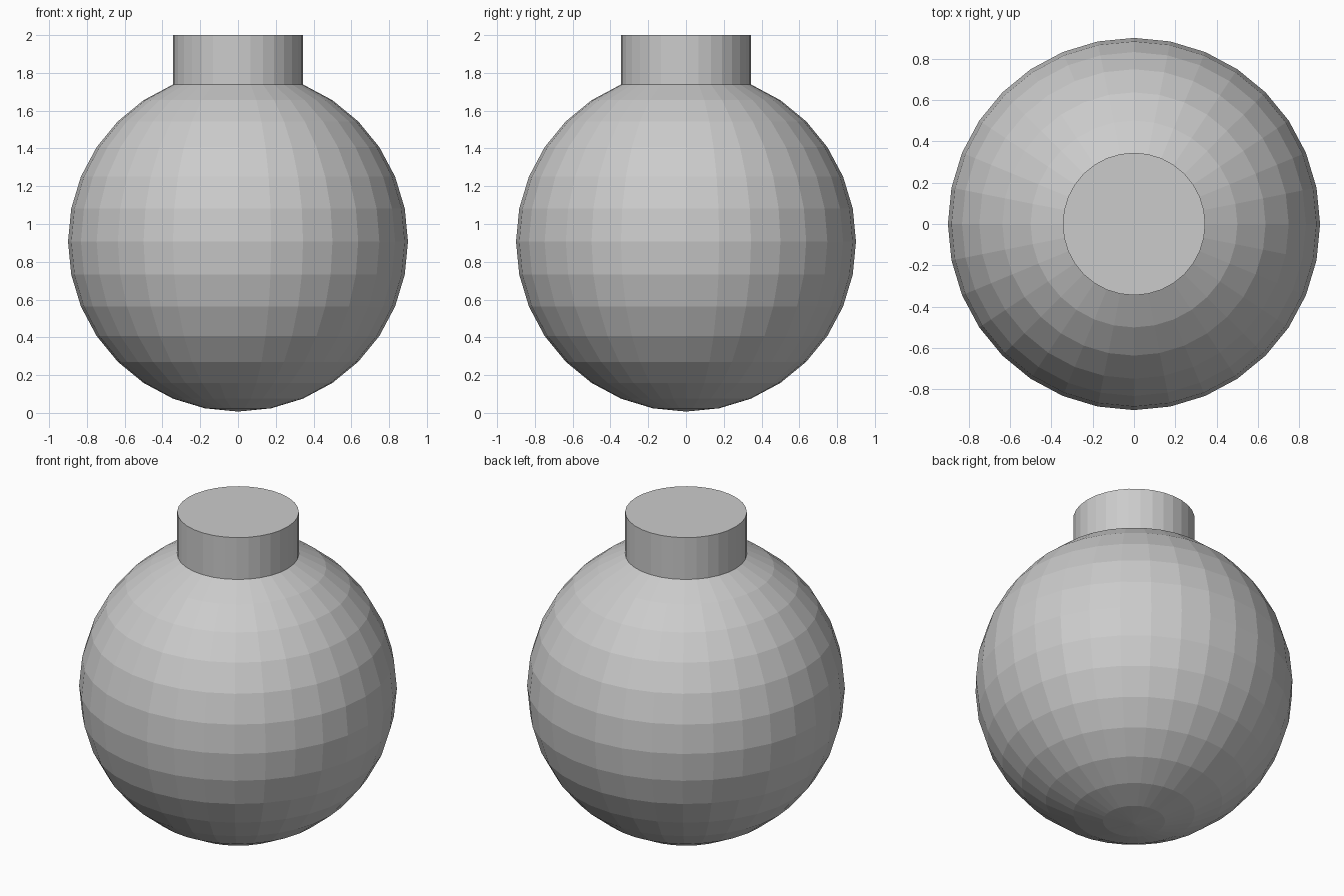
import bpy, bmesh, math
from mathutils import Matrix

if "Cube" in bpy.data.objects:
    bpy.data.objects.remove(bpy.data.objects["Cube"])

RADIUS, CENTRE_Z, TOP_Z = 0.9, 0.907, 2.0

bm = bmesh.new()

# Round body: 32 x 16 sphere
bmesh.ops.create_uvsphere(bm, u_segments=32, v_segments=16, radius=RADIUS,
                          matrix=Matrix.Translation((0, 0, CENTRE_Z)))

# Neck: open the sphere at its second ring and extrude the ring upward
ring_z = CENTRE_Z + RADIUS * math.sin(math.radians(67.5))
bmesh.ops.delete(bm, geom=[v for v in bm.verts if v.co.z > ring_z + 0.01],
                 context='VERTS')
rim = [e for e in bm.edges if e.is_boundary]
neck = bmesh.ops.extrude_edge_only(bm, edges=rim)["geom"]
for v in neck:
    if isinstance(v, bmesh.types.BMVert):
        v.co.z = TOP_Z

# Flat cap on the neck
bmesh.ops.holes_fill(bm, edges=[e for e in bm.edges if e.is_boundary], sides=0)
bmesh.ops.recalc_face_normals(bm, faces=bm.faces)

mesh = bpy.data.meshes.new("round_flask")
bm.to_mesh(mesh)
bm.free()
bpy.context.collection.objects.link(bpy.data.objects.new("round_flask", mesh))
